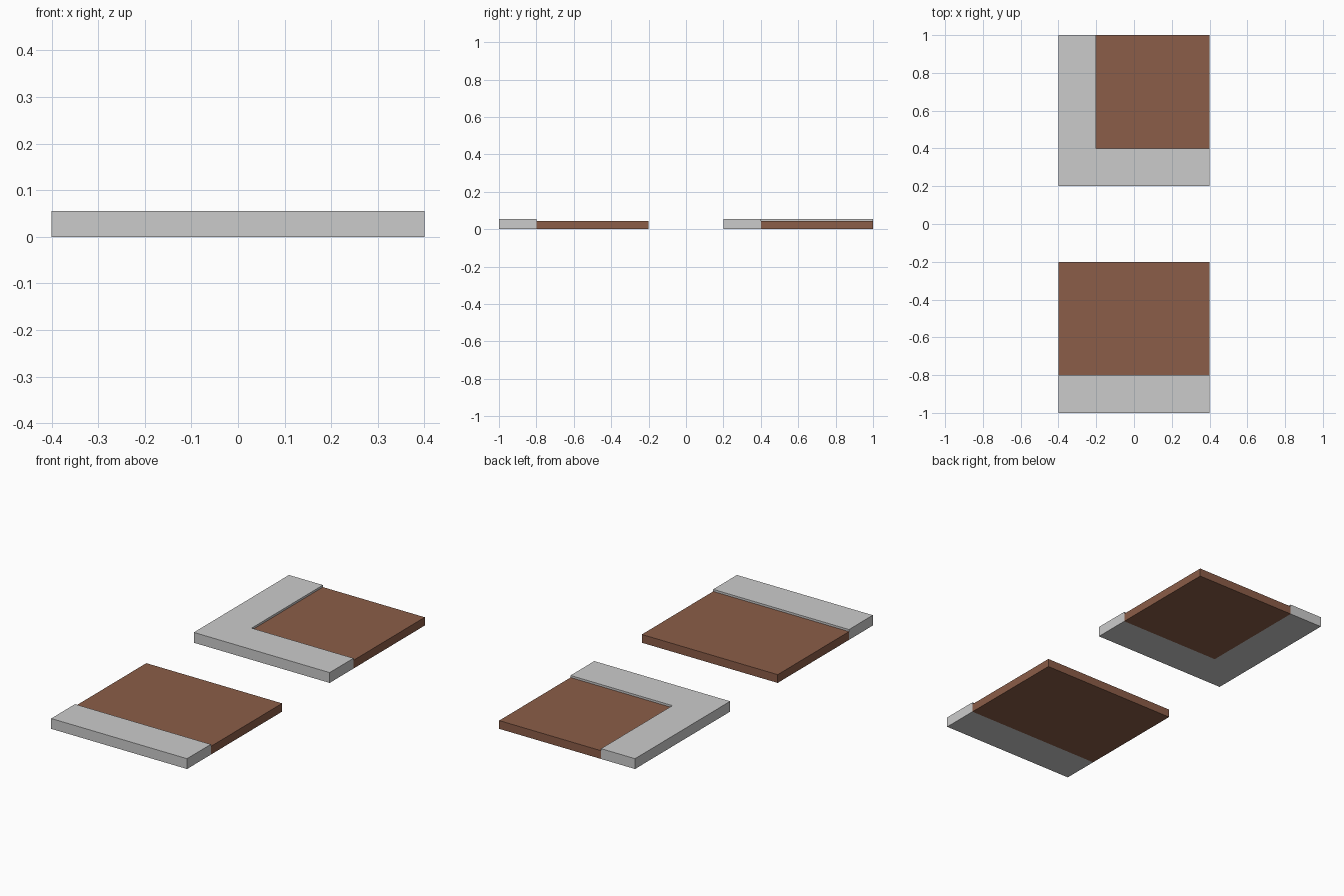
import bpy, bmesh

if "Cube" in bpy.data.objects:
    bpy.data.objects.remove(bpy.data.objects["Cube"])

STONE_H, SOIL_H = 0.055, 0.044

soil = bpy.data.materials.new("soil_brown")
soil.diffuse_color = (0.26, 0.11, 0.065, 1)
soil.use_nodes = True
soil.node_tree.nodes["Principled BSDF"].inputs["Base Color"].default_value = soil.diffuse_color


def slab(name, outline, height, material=None):
    """Extrude a flat outline from the ground up to the given height."""
    bm = bmesh.new()
    face = bm.faces.new([bm.verts.new((x, y, 0)) for x, y in outline])
    ext = bmesh.ops.extrude_face_region(bm, geom=[face], use_keep_orig=True)
    top = [v for v in ext["geom"] if isinstance(v, bmesh.types.BMVert)]
    bmesh.ops.translate(bm, verts=top, vec=(0, 0, height))
    bmesh.ops.recalc_face_normals(bm, faces=bm.faces)
    mesh = bpy.data.meshes.new(name)
    bm.to_mesh(mesh)
    bm.free()
    if material:
        mesh.materials.append(material)
    obj = bpy.data.objects.new(name, mesh)
    bpy.context.collection.objects.link(obj)
    return obj


def rect(x0, y0, x1, y1):
    return [(x0, y0), (x1, y0), (x1, y1), (x0, y1)]


# Straight tile: soil bed with a kerb along the front
slab("straight_kerb", rect(-0.4, -1, 0.4, -0.8), STONE_H)
slab("straight_bed", rect(-0.4, -0.8, 0.4, -0.2), SOIL_H, soil)

# Corner tile: soil bed with an L-shaped kerb on the front and left
slab("corner_kerb", [(-0.4, 0.2), (0.4, 0.2), (0.4, 0.4),
                     (-0.2, 0.4), (-0.2, 1), (-0.4, 1)], STONE_H)
slab("corner_bed", rect(-0.2, 0.4, 0.4, 1), SOIL_H, soil)
